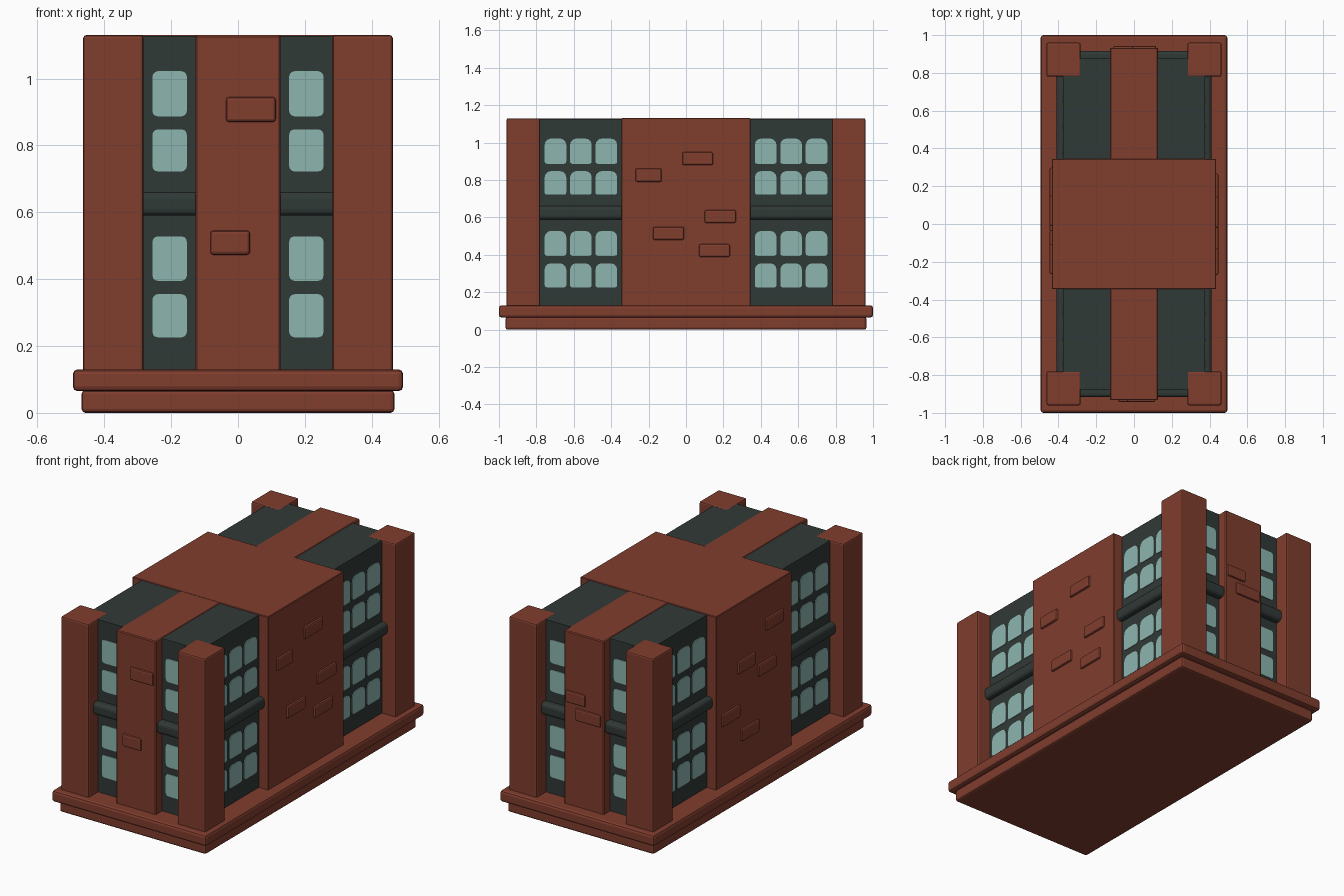
import bpy, bmesh, math
from mathutils import Vector

if "Cube" in bpy.data.objects:
    bpy.data.objects.remove(bpy.data.objects["Cube"])


def material(name, rgb):
    m = bpy.data.materials.new(name)
    m.diffuse_color = (*rgb, 1)
    m.use_nodes = True
    m.node_tree.nodes["Principled BSDF"].inputs["Base Color"].default_value = m.diffuse_color
    return m


BRICK = material("red_brick", (0.216, 0.047, 0.027))
DARK = material("dark_slate", (0.030, 0.041, 0.038))
GLASS = material("pale_glass", (0.262, 0.462, 0.429))


def finish(name, bm, mat):
    bmesh.ops.recalc_face_normals(bm, faces=bm.faces)
    me = bpy.data.meshes.new(name)
    bm.to_mesh(me)
    bm.free()
    me.materials.append(mat)
    ob = bpy.data.objects.new(name, me)
    bpy.context.collection.objects.link(ob)
    return ob


def box(name, lo, hi, mat, bevel=0.0, segs=2):
    """Bevelled box between two corners."""
    lo, hi = Vector(lo), Vector(hi)
    bm = bmesh.new()
    bmesh.ops.create_cube(bm, size=1)
    for v in bm.verts:
        v.co = (lo + hi) / 2 + Vector(a * b for a, b in zip(v.co, hi - lo))
    if bevel:
        bmesh.ops.bevel(bm, geom=bm.edges[:], offset=bevel, segments=segs,
                        profile=0.5, affect='EDGES')
    return finish(name, bm, mat)


def pane_outline(u0, u1, z0, z1, r_top, r_bot):
    """Rectangle with rounded corners."""
    pts = []
    for cu, cz, r, start in ((u1 - r_top, z1 - r_top, r_top, 0),
                             (u0 + r_top, z1 - r_top, r_top, 90),
                             (u0 + r_bot, z0 + r_bot, r_bot, 180),
                             (u1 - r_bot, z0 + r_bot, r_bot, 270)):
        for k in range(4):
            a = math.radians(start + 30 * k)
            pts.append((cu + r * math.cos(a), cz + r * math.sin(a)))
    return pts


def panes(name, place, spans, r_top, r_bot):
    """Thin window plates; place(u, z, depth) maps wall coordinates to 3D."""
    bm = bmesh.new()
    for u0, u1 in spans:
        for z0, z1 in ROWS:
            out = pane_outline(u0, u1, z0, z1, r_top, r_bot)
            front = [bm.verts.new(place(u, z, 0.004)) for u, z in out]
            back = [bm.verts.new(place(u, z, -0.003)) for u, z in out]
            bm.faces.new(front)
            bm.faces.new(back[::-1])
            n = len(out)
            for i in range(n):
                j = (i + 1) % n
                bm.faces.new((front[i], back[i], back[j], front[j]))
    return finish(name, bm, GLASS)


# stepped base
box("base_lower", (-0.468, -0.965, 0), (0.468, 0.965, 0.068), BRICK, 0.012)
box("base_upper", (-0.494, -1.0, 0.065), (0.494, 1.0, 0.13), BRICK, 0.014)

# dark core and the rounded band around it
box("core", (-0.375, -0.875, 0.12), (0.375, 0.875, 1.127), DARK)
box("floor_band", (-0.41, -0.917, 0.59), (0.41, 0.917, 0.66), DARK, 0.02, 3)

# brick walls crossing through the core
box("long_wall", (-0.127, -0.933, 0.12), (0.127, 0.933, 1.13), BRICK, 0.005, 1)
box("cross_wall", (-0.435, -0.345, 0.12), (0.435, 0.345, 1.131), BRICK, 0.003, 1)

# corner pillars
for sx, side in ((-1, "left"), (1, "right")):
    for sy, end in ((-1, "front"), (1, "back")):
        xs = sorted((sx * 0.283, sx * 0.463))
        ys = sorted((sy * 0.78, sy * 0.96))
        box(f"pillar_{end}_{side}", (xs[0], ys[0], 0.12), (xs[1], ys[1], 1.13),
            BRICK, 0.009)

# window panes on all four walls
ROWS = [(0.887, 1.022), (0.722, 0.848), (0.395, 0.528), (0.226, 0.355)]
END_SPANS = [(-0.256, -0.153), (0.153, 0.256)]
SIDE_SPANS = [(s - 0.058, s + 0.058) for c in (-0.562, 0.562)
              for s in (c - 0.136, c, c + 0.136)]
for s, end, side in ((-1, "front", "left"), (1, "back", "right")):
    panes(f"windows_{end}", lambda u, z, d: (u, s * (0.875 + d), z),
          END_SPANS, 0.016, 0.016)
    panes(f"windows_{side}", lambda u, z, d: (s * (0.375 + d), u, z),
          SIDE_SPANS, 0.034, 0.012)

# raised bricks: (start, end, bottom, top) along each wall
FRONT = [(-0.036, 0.113, 0.87, 0.945), (-0.083, 0.036, 0.473, 0.545)]
BACK = [(-0.01, 0.117, 0.72, 0.79), (-0.11, 0.055, 0.628, 0.70)]
RIGHT = [(-0.02, 0.145, 0.88, 0.95), (-0.27, -0.13, 0.79, 0.863),
         (0.10, 0.267, 0.57, 0.64), (-0.177, -0.01, 0.48, 0.55),
         (0.07, 0.235, 0.388, 0.457)]
LEFT = [(-0.265, -0.105, 0.88, 0.95), (-0.01, 0.15, 0.725, 0.797),
        (-0.195, -0.035, 0.64, 0.71), (0.135, 0.298, 0.475, 0.547),
        (-0.04, 0.12, 0.325, 0.395)]
for s, name, rows in ((-1, "front", FRONT), (1, "back", BACK)):
    y0, y1 = sorted((s * 0.915, s * 0.943))
    for i, (a, b, z0, z1) in enumerate(rows):
        box(f"brick_{name}_{i + 1}", (a, y0, z0), (b, y1, z1), BRICK, 0.009)
for s, name, rows in ((-1, "left", LEFT), (1, "right", RIGHT)):
    x0, x1 = sorted((s * 0.415, s * 0.447))
    for i, (a, b, z0, z1) in enumerate(rows):
        box(f"brick_{name}_{i + 1}", (x0, a, z0), (x1, b, z1), BRICK, 0.009)
